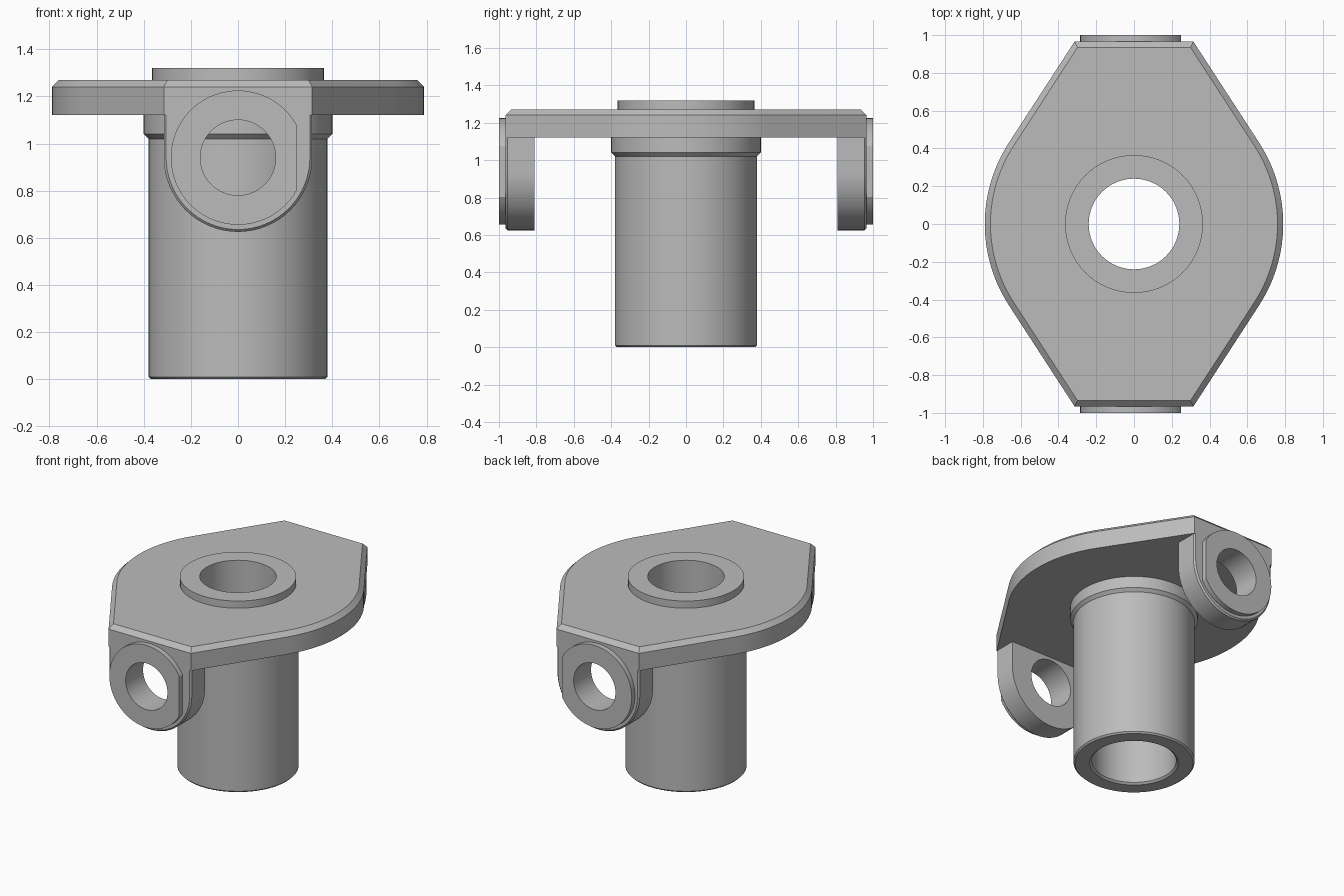
import bpy, bmesh
from math import pi, cos, sin, acos, atan2, hypot, radians
from mathutils import Matrix

if "Cube" in bpy.data.objects:
    bpy.data.objects.remove(bpy.data.objects["Cube"], do_unlink=True)

steel = bpy.data.materials.new("grey_steel")
steel.use_nodes = True
GREY = (0.5, 0.5, 0.5, 1)
steel.diffuse_color = GREY
steel.node_tree.nodes["Principled BSDF"].inputs["Base Color"].default_value = GREY

PIN_Z, LUG_R, END_Y = 0.94, 0.315, 0.965
PLATE_LOW, PLATE_TOP = 1.12, 1.27


def arc(radius, start, end, steps, cu=0, cv=0):
    return [(cu + radius * cos(start + (end - start) * i / steps),
             cv + radius * sin(start + (end - start) * i / steps)) for i in range(steps + 1)]


def finish(name, bm):
    bmesh.ops.recalc_face_normals(bm, faces=bm.faces)
    mesh = bpy.data.meshes.new(name)
    bm.to_mesh(mesh)
    bm.free()
    mesh.materials.append(steel)
    ob = bpy.data.objects.new(name, mesh)
    bpy.context.collection.objects.link(ob)
    return ob


def activate(ob):
    bpy.ops.object.select_all(action='DESELECT')
    ob.select_set(True)
    bpy.context.view_layer.objects.active = ob


def smooth(ob):
    activate(ob)
    bpy.ops.object.shade_smooth_by_angle(angle=radians(30))


def prism(outline, to_3d, depth):
    """Extrude a flat outline along the given vector."""
    bm = bmesh.new()
    face = bm.faces.new([bm.verts.new(to_3d(u, v)) for u, v in outline])
    new = bmesh.ops.extrude_face_region(bm, geom=[face], use_keep_orig=True)
    bmesh.ops.translate(bm, vec=depth, verts=[g for g in new["geom"]
                                              if isinstance(g, bmesh.types.BMVert)])
    bmesh.ops.recalc_face_normals(bm, faces=bm.faces)
    return bm


def chamfer(bm, width, rule):
    edges = [e for e in bm.edges if all(rule(v.co) for v in e.verts)]
    bmesh.ops.bevel(bm, geom=edges, offset=width, segments=1, affect='EDGES')


def drill(ob, radius, matrix):
    """Cut a round hole through the object, then discard the cutter."""
    bm = bmesh.new()
    bmesh.ops.create_cone(bm, cap_ends=True, segments=64, radius1=radius,
                          radius2=radius, depth=0.8, matrix=matrix)
    cutter = finish("drill_cutter", bm)
    cutter.hide_render = True
    mod = ob.modifiers.new("hole", 'BOOLEAN')
    mod.operation, mod.solver, mod.object = 'DIFFERENCE', 'EXACT', cutter
    activate(ob)
    bpy.ops.object.modifier_apply(modifier=mod.name)
    bpy.data.objects.remove(cutter, do_unlink=True)


def lathe(name, profile, steps=64):
    """Spin a closed radius/height profile around the z axis."""
    bm = bmesh.new()
    rings = [[bm.verts.new((r * cos(2 * pi * i / steps), r * sin(2 * pi * i / steps), z))
              for i in range(steps)] for r, z in profile]
    for a, b in zip(rings, rings[1:] + rings[:1]):
        for i in range(steps):
            j = (i + 1) % steps
            bm.faces.new((a[i], a[j], b[j], b[i]))
    smooth(finish(name, bm))


# Top plate: straight ends running tangent into round sides
SIDE_R = 0.79
tangent = atan2(END_Y, LUG_R) - acos(SIDE_R / hypot(END_Y, LUG_R))
outline = [(LUG_R, -END_Y)] + arc(SIDE_R, -tangent, tangent, 24) + [(LUG_R, END_Y)]
outline += [(-x, -y) for x, y in outline]
bm = prism(outline, lambda x, y: (x, y, PLATE_LOW), (0, 0, PLATE_TOP - PLATE_LOW))
chamfer(bm, 0.03, lambda co: co.z > PLATE_TOP - 0.001)
plate = finish("top_plate", bm)
drill(plate, 0.365, Matrix.Translation((0, 0, PLATE_TOP)))
smooth(plate)

# Sleeve with a stepped collar below the plate
lathe("sleeve", [(0.37, 0), (0.38, 0.01), (0.38, 1.02), (0.40, 1.04), (0.40, PLATE_LOW),
                 (0.265, PLATE_LOW), (0.265, 0.012), (0.278, 0)])

# Flanged bushing in the top of the sleeve
lathe("top_bushing", [(0.365, PLATE_LOW), (0.365, 1.32), (0.24, 1.32), (0.24, 0.85),
                      (0.265, 0.85), (0.265, PLATE_LOW)])

# Hanging lugs and their flanged bushings, mirrored front to back
pin_axis = Matrix.Translation((0, -END_Y, PIN_Z)) @ Matrix.Rotation(pi / 2, 4, 'X')

lug_outline = [(LUG_R, PLATE_LOW), (-LUG_R, PLATE_LOW)] + arc(LUG_R, pi, 2 * pi, 32, 0, PIN_Z)
bm = prism(lug_outline, lambda x, z: (x, -END_Y, z), (0, 0.155, 0))
bm.edges.ensure_lookup_table()
edges = [e for e in bm.edges if all(v.co.y < -END_Y + 0.001 for v in e.verts)
         and not all(v.co.z > PLATE_LOW - 0.001 for v in e.verts)]
bmesh.ops.bevel(bm, geom=edges, offset=0.01, segments=1, affect='EDGES')
lug = finish("pivot_lugs", bm)

FLANGE_R, FLAT_X = 0.285, 0.25
flat = acos(FLAT_X / FLANGE_R)
bm = prism(arc(FLANGE_R, flat, 2 * pi - flat, 56, 0, PIN_Z),
           lambda x, z: (x, -1, z), (0, 1 - END_Y, 0))
flange = finish("lug_bushings", bm)

for part in (lug, flange):
    drill(part, 0.16, pin_axis)
    mirror = part.modifiers.new("front_to_back", 'MIRROR')
    mirror.use_axis = (False, True, False)
    mirror.use_mirror_merge = False
    activate(part)
    bpy.ops.object.modifier_apply(modifier=mirror.name)
    smooth(part)
